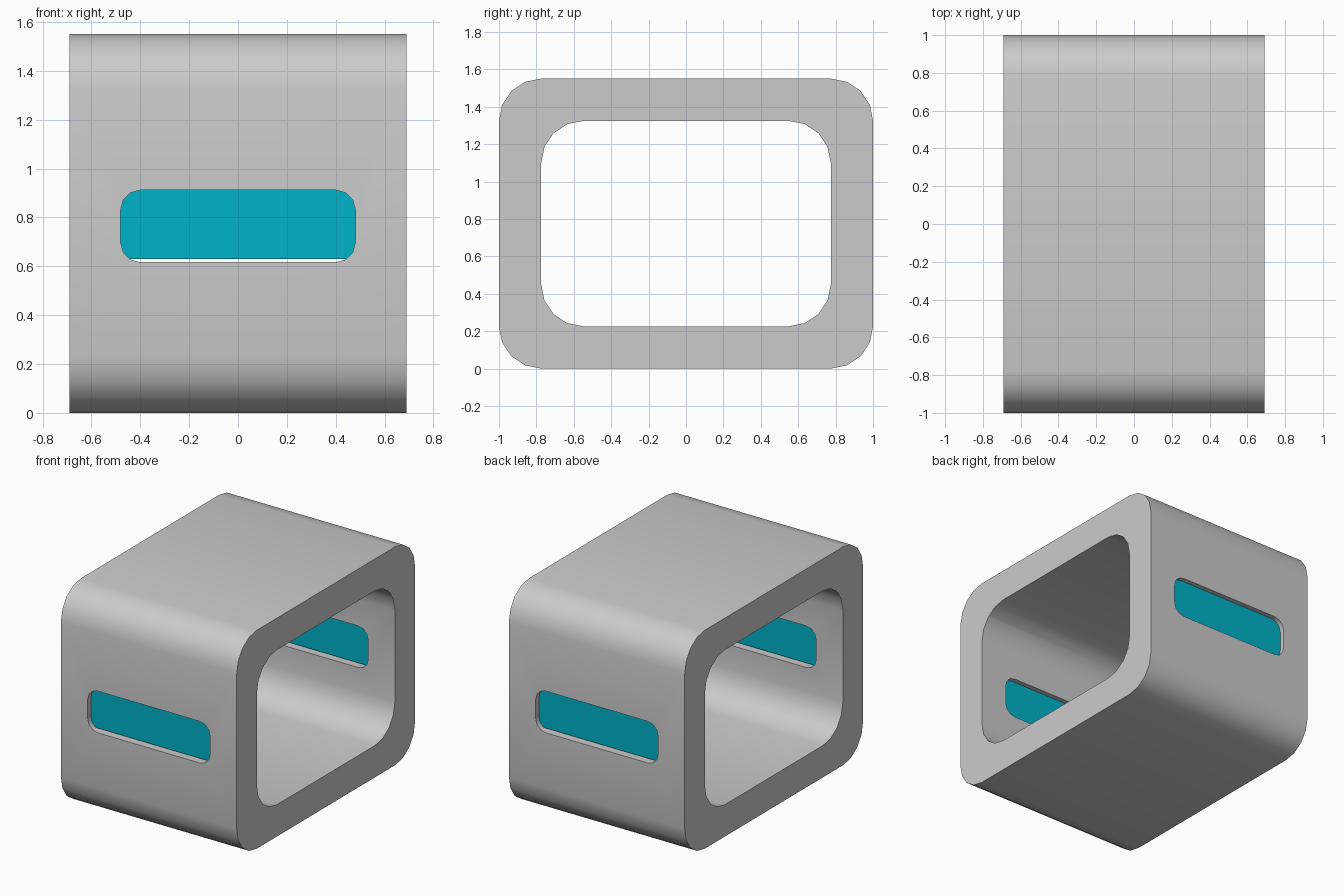
import bpy, bmesh
from math import cos, sin, pi, radians
from mathutils import Vector

if "Cube" in bpy.data.objects:
    bpy.data.objects.remove(bpy.data.objects["Cube"])

HALF_X, HEIGHT, WALL = 0.69, 1.55, 0.226
MID = HEIGHT / 2


def rounded_rect(w, h, r, segs):
    """Counter-clockwise outline of a rounded rectangle centred on the origin."""
    pts = []
    for i, (sx, sy) in enumerate([(1, 1), (-1, 1), (-1, -1), (1, -1)]):
        for k in range(segs + 1):
            a = (i + k / segs) * pi / 2
            pts.append((sx * (w / 2 - r) + r * cos(a), sy * (h / 2 - r) + r * sin(a)))
    return pts


def prism(name, outline, place, depth):
    """Extrude an outline between -depth and +depth; place(u, v, d) gives 3D points."""
    bm = bmesh.new()
    a, b = [[bm.verts.new(Vector(place(u, v, d))) for u, v in outline] for d in (-depth, depth)]
    bm.faces.new(a)
    bm.faces.new(b[::-1])
    for i in range(len(a)):
        j = (i + 1) % len(a)
        bm.faces.new((a[i], b[i], b[j], a[j]))
    bmesh.ops.recalc_face_normals(bm, faces=bm.faces)
    mesh = bpy.data.meshes.new(name)
    bm.to_mesh(mesh)
    bm.free()
    obj = bpy.data.objects.new(name, mesh)
    bpy.context.collection.objects.link(obj)
    return obj


def cut(target, cutter):
    mod = target.modifiers.new("cut", 'BOOLEAN')
    mod.operation, mod.solver, mod.object = 'DIFFERENCE', 'EXACT', cutter
    bpy.context.view_layer.objects.active = target
    bpy.ops.object.modifier_apply(modifier=mod.name)
    bpy.data.objects.remove(cutter, do_unlink=True)


# Rounded tube body, open at both x ends
along_x = lambda u, v, d: (d, u, v + MID)
body = prism("body", rounded_rect(2, HEIGHT, 0.225, 4), along_x, HALF_X)
cut(body, prism("hollow_cutter",
                rounded_rect(2 - 2 * WALL, HEIGHT - 2 * WALL, 0.225, 4), along_x, 1))

# Rounded slot through the front and back walls
cut(body, prism("slot_cutter", rounded_rect(0.96, 0.295, 0.08, 3),
                lambda u, v, d: (u, d, v + 0.764), 1.2))

bpy.ops.object.select_all(action='DESELECT')
body.select_set(True)
bpy.context.view_layer.objects.active = body
bpy.ops.object.shade_smooth_by_angle(angle=radians(40))

# Coloured panels recessed in the slots, with a thin gap underneath
cyan = bpy.data.materials.new("cyan")
cyan.diffuse_color = (0.0, 0.45, 0.58, 1)
cyan.use_nodes = True
cyan.node_tree.nodes["Principled BSDF"].inputs["Base Color"].default_value = cyan.diffuse_color
for name, side in (("front_panel", -1), ("back_panel", 1)):
    bpy.ops.mesh.primitive_cube_add(size=1, location=(0, side * (1 - WALL / 2), 0.772))
    panel = bpy.context.object
    panel.name = name
    panel.scale = (0.97, WALL - 0.07, 0.285)
    panel.data.materials.append(cyan)
